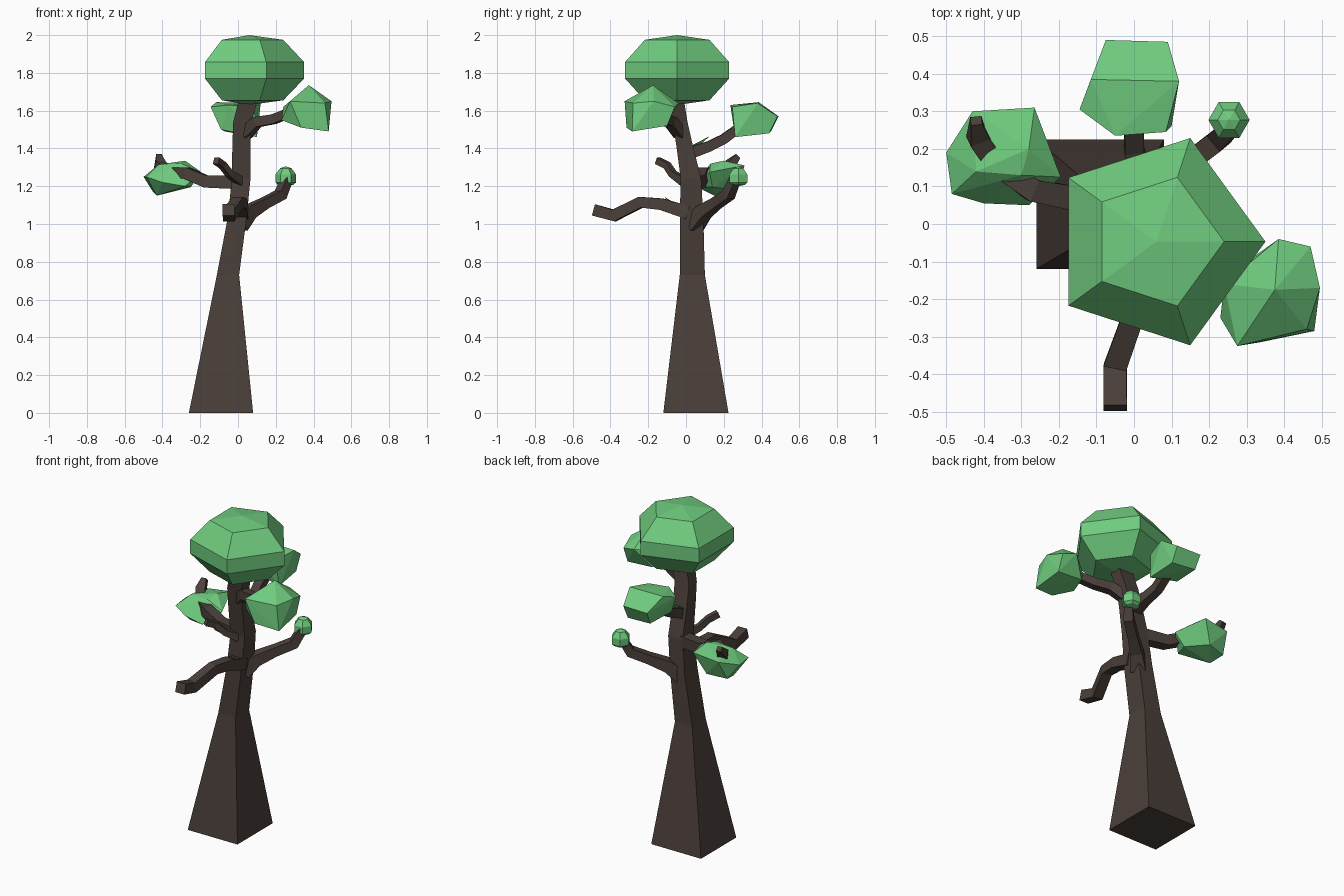
import bpy, bmesh, math
from mathutils import Vector


def material(name, rgb):
    m = bpy.data.materials.new(name)
    m.diffuse_color = (*rgb, 1)
    return m


BARK = material("bark", (0.07, 0.05, 0.042))
LEAF = material("leaf", (0.16, 0.60, 0.21))


def finish(bm, name, mat):
    bmesh.ops.recalc_face_normals(bm, faces=bm.faces)
    me = bpy.data.meshes.new(name)
    bm.to_mesh(me)
    bm.free()
    me.materials.append(mat)
    ob = bpy.data.objects.new(name, me)
    bpy.context.collection.objects.link(ob)
    return ob


def loft(name, rings, mat):
    """Skin equal-length closed rings and cap both ends."""
    bm = bmesh.new()
    vs = [[bm.verts.new(p) for p in r] for r in rings]
    n = len(vs[0])
    for a, b in zip(vs, vs[1:]):
        for i in range(n):
            j = (i + 1) % n
            bm.faces.new((a[i], a[j], b[j], b[i]))
    bm.faces.new(vs[0])
    bm.faces.new(vs[-1])
    return finish(bm, name, mat)


def branch(name, path, sizes):
    """Square-section branch along a bent path."""
    pts = [Vector(p) for p in path]
    rings = []
    for i, (p, s) in enumerate(zip(pts, sizes)):
        t = (pts[min(i + 1, len(pts) - 1)] - pts[max(i - 1, 0)]).normalized()
        side = t.cross(Vector((0, 0, 1))).normalized() * s / 2
        up = side.cross(t).normalized() * s / 2
        rings.append([p - side - up, p + side - up, p + side + up, p - side + up])
    return loft(name, rings, BARK)


def gem(name, centre, sides, profile):
    """Faceted ball: rings of (radius, z) closed by two poles."""
    bm = bmesh.new()
    cx, cy = centre
    rings = []
    for r, z in profile[1:-1]:
        rings.append([bm.verts.new((cx + r * math.cos(math.tau * k / sides),
                                    cy + r * math.sin(math.tau * k / sides), z))
                      for k in range(sides)])
    low = bm.verts.new((cx, cy, profile[0][1]))
    top = bm.verts.new((cx, cy, profile[-1][1]))
    for k in range(sides):
        j = (k + 1) % sides
        bm.faces.new((low, rings[0][j], rings[0][k]))
        bm.faces.new((top, rings[-1][k], rings[-1][j]))
        for a, b in zip(rings, rings[1:]):
            bm.faces.new((a[k], a[j], b[j], b[k]))
    return finish(bm, name, LEAF)


def clump(name, points):
    """Irregular faceted leaf clump as a convex hull."""
    bm = bmesh.new()
    for p in points:
        bm.verts.new(p)
    res = bmesh.ops.convex_hull(bm, input=bm.verts)
    loose = [v for v in bm.verts if not v.link_faces]
    bmesh.ops.delete(bm, geom=loose, context='VERTS')
    return finish(bm, name, LEAF)


# Trunk: square sections as z, x range, y range
sections = [(0, -0.26, 0.08, -0.12, 0.225), (0.73, -0.112, 0.006, -0.033, 0.10),
            (1.03, -0.055, 0.045, -0.033, 0.092), (1.24, -0.032, 0.066, -0.028, 0.08),
            (1.42, -0.03, 0.066, -0.052, 0.035), (1.54, -0.025, 0.072, -0.07, 0.008),
            (1.68, 0.01, 0.11, -0.09, -0.015)]
loft("trunk", [[(a, c, z), (b, c, z), (b, d, z), (a, d, z)]
               for z, a, b, c, d in sections], BARK)

# Branches
branch("front_branch", [(0.02, 0.01, 1.06), (0.015, -0.13, 1.105), (0, -0.24, 1.115),
                        (-0.05, -0.38, 1.045), (-0.05, -0.49, 1.075)],
       [0.07, 0.062, 0.058, 0.062, 0.062])
branch("right_branch", [(0.0, 0.04, 1.0), (0.06, 0.095, 1.065), (0.14, 0.16, 1.11),
                        (0.225, 0.225, 1.155), (0.265, 0.265, 1.25)],
       [0.09, 0.07, 0.055, 0.055, 0.045])
branch("left_branch", [(0.0, 0.04, 1.22), (-0.17, 0.07, 1.225), (-0.27, 0.09, 1.27),
                       (-0.37, 0.16, 1.27), (-0.415, 0.23, 1.31), (-0.42, 0.275, 1.36)],
       [0.07, 0.065, 0.06, 0.055, 0.055, 0.03])
branch("twig", [(0.01, -0.01, 1.225), (-0.045, -0.07, 1.265), (-0.08, -0.10, 1.31),
                (-0.115, -0.15, 1.335)], [0.045, 0.035, 0.035, 0.035])
branch("upper_right_branch", [(0.04, -0.03, 1.48), (0.1, -0.08, 1.54),
                              (0.19, -0.12, 1.555), (0.3, -0.18, 1.6)],
       [0.06, 0.055, 0.05, 0.045])
branch("back_branch", [(0.02, -0.02, 1.36), (0.02, 0.12, 1.41), (0.0, 0.2, 1.45),
                       (0.0, 0.31, 1.53)], [0.065, 0.055, 0.052, 0.05])

# Crown and small bud: faceted balls
gem("crown", (0.06, -0.047), 5, [(0, 1.63), (0.18, 1.655), (0.29, 1.77), (0.29, 1.857),
                                 (0.18, 1.975), (0, 2.0)])
gem("bud_clump", (0.253, 0.277), 6, [(0, 1.2), (0.04, 1.207), (0.055, 1.22), (0.055, 1.262),
                                     (0.03, 1.295), (0, 1.305)])

# Irregular leaf clumps
clump("right_clump", [(0.375, -0.175, 1.735), (0.495, -0.17, 1.65), (0.47, -0.06, 1.62),
                      (0.385, -0.04, 1.64), (0.24, -0.16, 1.62), (0.275, -0.325, 1.65),
                      (0.335, -0.315, 1.51), (0.48, -0.285, 1.49), (0.23, -0.25, 1.55),
                      (0.47, -0.1, 1.52), (0.3, -0.1, 1.53), (0.46, -0.28, 1.64)])
clump("back_clump", [(-0.115, 0.385, 1.645), (0.12, 0.38, 1.64), (-0.145, 0.305, 1.62),
                     (-0.05, 0.235, 1.63), (0.085, 0.245, 1.62), (-0.075, 0.49, 1.57),
                     (0.09, 0.485, 1.57), (-0.07, 0.45, 1.49), (0.09, 0.44, 1.48),
                     (-0.09, 0.27, 1.5), (0.1, 0.26, 1.46)])
clump("left_clump", [(-0.5, 0.19, 1.25), (-0.43, 0.3, 1.29), (-0.265, 0.31, 1.31),
                     (-0.195, 0.125, 1.275), (-0.28, 0.05, 1.2), (-0.4, 0.055, 1.22),
                     (-0.485, 0.08, 1.25), (-0.43, 0.15, 1.15), (-0.25, 0.14, 1.195),
                     (-0.33, 0.27, 1.18), (-0.45, 0.24, 1.17), (-0.42, 0.14, 1.315),
                     (-0.3, 0.13, 1.32), (-0.28, 0.2, 1.335)])

# Leaf slivers lying on two branches
for name, y0, y1, z0, z1 in (("front_leaf", -0.03, -0.115, 1.09, 1.145),
                             ("back_leaf", 0.02, 0.125, 1.41, 1.465)):
    ym, zm = (y0 + y1) / 2, (z0 + z1) / 2
    clump(name, [(0.02, y0, z0), (0.02, y1, z1), (-0.02, ym, zm), (0.055, ym, zm),
                 (0.02, ym, zm - 0.02)])
